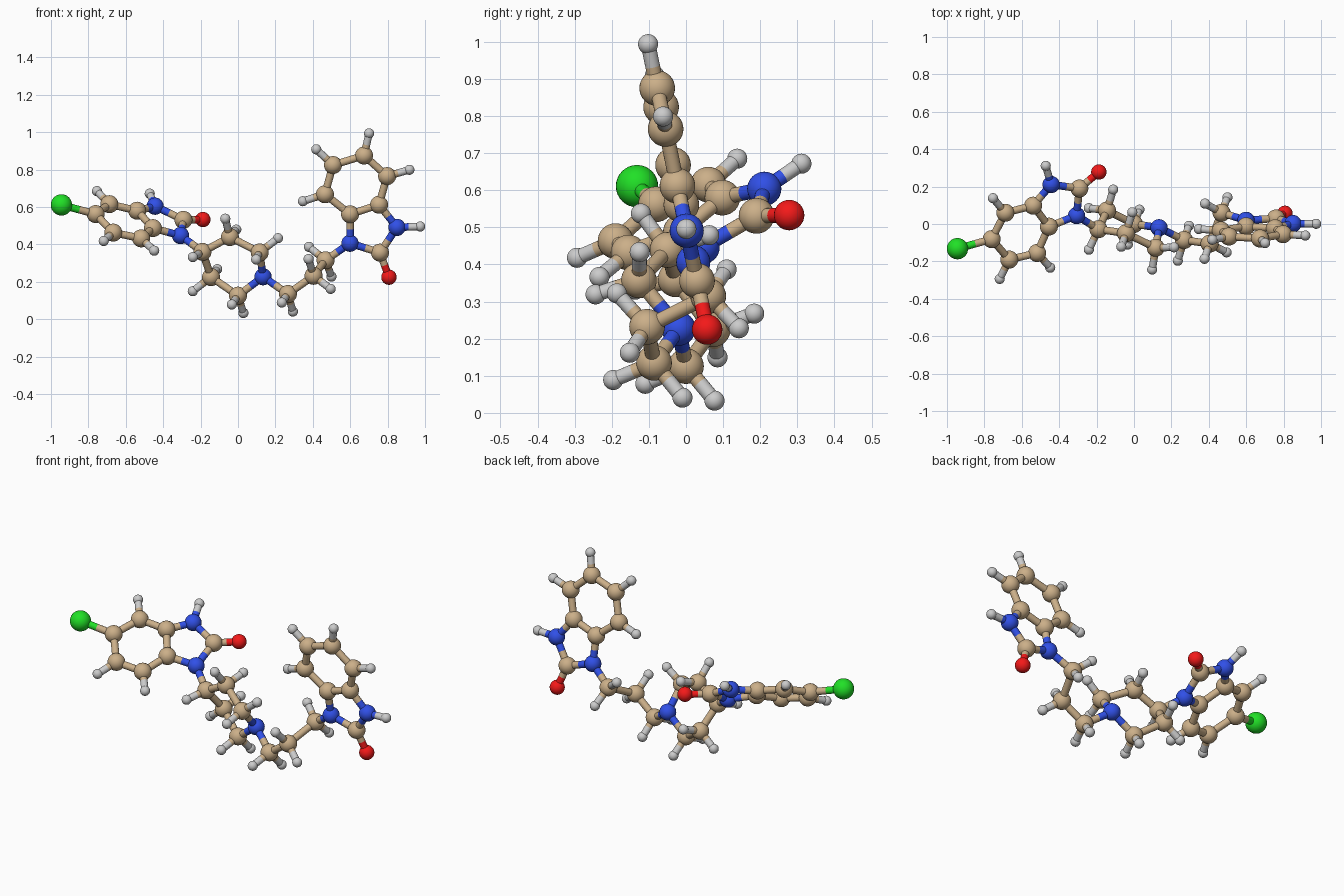
import bpy
from mathutils import Vector

if "Cube" in bpy.data.objects:
    bpy.data.objects.remove(bpy.data.objects["Cube"])

RADIUS = {"C": 0.048, "N": 0.046, "O": 0.041, "X": 0.057, "H": 0.027}
LABEL = {"C": "carbon", "N": "nitrogen", "O": "oxygen", "X": "chlorine", "H": "hydrogen"}
COLOUR = {"C": (0.60, 0.43, 0.25), "N": (0.03, 0.08, 0.80),
          "O": (0.90, 0.01, 0.01), "X": (0.015, 0.75, 0.02)}
STICK = 0.02
H_LEN = 0.124

mats = {}
for k, c in COLOUR.items():
    mats[k] = bpy.data.materials.new(LABEL[k])
    mats[k].diffuse_color = (*c, 1)

# Left fused rings, central six-ring and chain (first letter = element)
atoms = {
    "X1": (-.944, -.132, .611),
    "C6": (-.761, -.081, .562), "C7": (-.688, .060, .615), "C8": (-.539, .098, .580),
    "C9": (-.455, -.014, .487), "C4": (-.518, -.155, .432), "C5": (-.667, -.190, .463),
    "N1": (-.307, .045, .447), "C2": (-.292, .190, .531), "N3": (-.443, .211, .604),
    "O1": (-.188, .278, .533),
    "Ca": (-.190, -.028, .360), "Cb": (-.043, -.050, .439), "Cc": (.116, -.127, .357),
    "Nd": (.134, -.020, .227), "Ce": (.000, .000, .126), "Cf": (-.144, .072, .225),
    "Cp": (.267, -.086, .135), "Cq": (.404, -.105, .232), "Cr": (.468, .060, .315),
}
# Right fused rings lie in one tilted plane: (x, z) only
plane = {
    "Cs": (.508, .824), "Ct": (.674, .875), "Cu": (.797, .765), "Cv": (.754, .612),
    "Cw": (.599, .561), "Cx": (.465, .668), "N5": (.599, .406), "Cy": (.759, .356),
    "N6": (.850, .491), "O2": (.807, .2246),
}
for k, (x, z) in plane.items():
    atoms[k] = (x, -.078 + (.877 - z) * .207, z)
atoms = {k: Vector(v) for k, v in atoms.items()}

# Bonds as chains of atom names
chains = ["X1 C6 C7 C8 C9 C4 C5 C6", "C9 N1 C2 N3 C8", "C2 O1", "N1 Ca",
          "Ca Cb Cc Nd Ce Cf Ca", "Nd Cp Cq Cr N5",
          "Cs Ct Cu Cv Cw Cx Cs", "Cw N5 Cy N6 Cv", "Cy O2"]
bonds = []
for c in chains:
    n = c.split()
    bonds += list(zip(n, n[1:]))

near = {k: [] for k in atoms}
for a, b in bonds:
    near[a].append((atoms[b] - atoms[a]).normalized())
    near[b].append((atoms[a] - atoms[b]).normalized())

# Hydrogens placed from the directions of the neighbouring bonds
singles = "C7 C4 C5 N3 Ca Cs Ct Cu Cx N6".split()
pairs = "Cb Cc Ce Cf Cp Cq Cr".split()


def add_h(parent, direction):
    name = "H_" + parent + str(len(atoms))
    atoms[name] = atoms[parent] + direction.normalized() * H_LEN
    bonds.append((parent, name))


for k in singles:
    add_h(k, -sum(near[k], Vector()))
for k in pairs:
    u, v = near[k]
    out, side = -(u + v).normalized(), u.cross(v).normalized()
    for s in (1, -1):
        add_h(k, out * 0.58 + side * 0.81 * s)


def template(element, kind):
    if kind == "ball":
        bpy.ops.mesh.primitive_uv_sphere_add(segments=32, ring_count=16, radius=RADIUS[element])
    else:
        bpy.ops.mesh.primitive_cylinder_add(vertices=20, radius=STICK, depth=1)
    ob = bpy.context.object
    bpy.ops.object.shade_smooth_by_angle()
    me = ob.data
    if element in mats:
        me.materials.append(mats[element])
    bpy.data.objects.remove(ob)
    return me


balls = {e: template(e, "ball") for e in RADIUS}
sticks = {e: template(e, "stick") for e in RADIUS}


def place(name, mesh, loc):
    ob = bpy.data.objects.new(name, mesh)
    ob.location = loc
    bpy.context.collection.objects.link(ob)
    return ob


# Atom balls
for k, p in atoms.items():
    place(LABEL[k[0]] + "_ball", balls[k[0]], p)

# Bond sticks, each half in the colour of its own atom
for a, b in bonds:
    mid = (atoms[a] + atoms[b]) / 2
    for k in (a, b):
        d = mid - atoms[k]
        ob = place(LABEL[k[0]] + "_stick", sticks[k[0]], (mid + atoms[k]) / 2)
        ob.rotation_euler = d.to_track_quat("Z", "Y").to_euler()
        ob.scale = (1, 1, d.length)

for m in bpy.data.materials:
    if m.users and not m.is_grease_pencil:
        m.use_nodes = True
        m.node_tree.nodes["Principled BSDF"].inputs["Base Color"].default_value = m.diffuse_color
